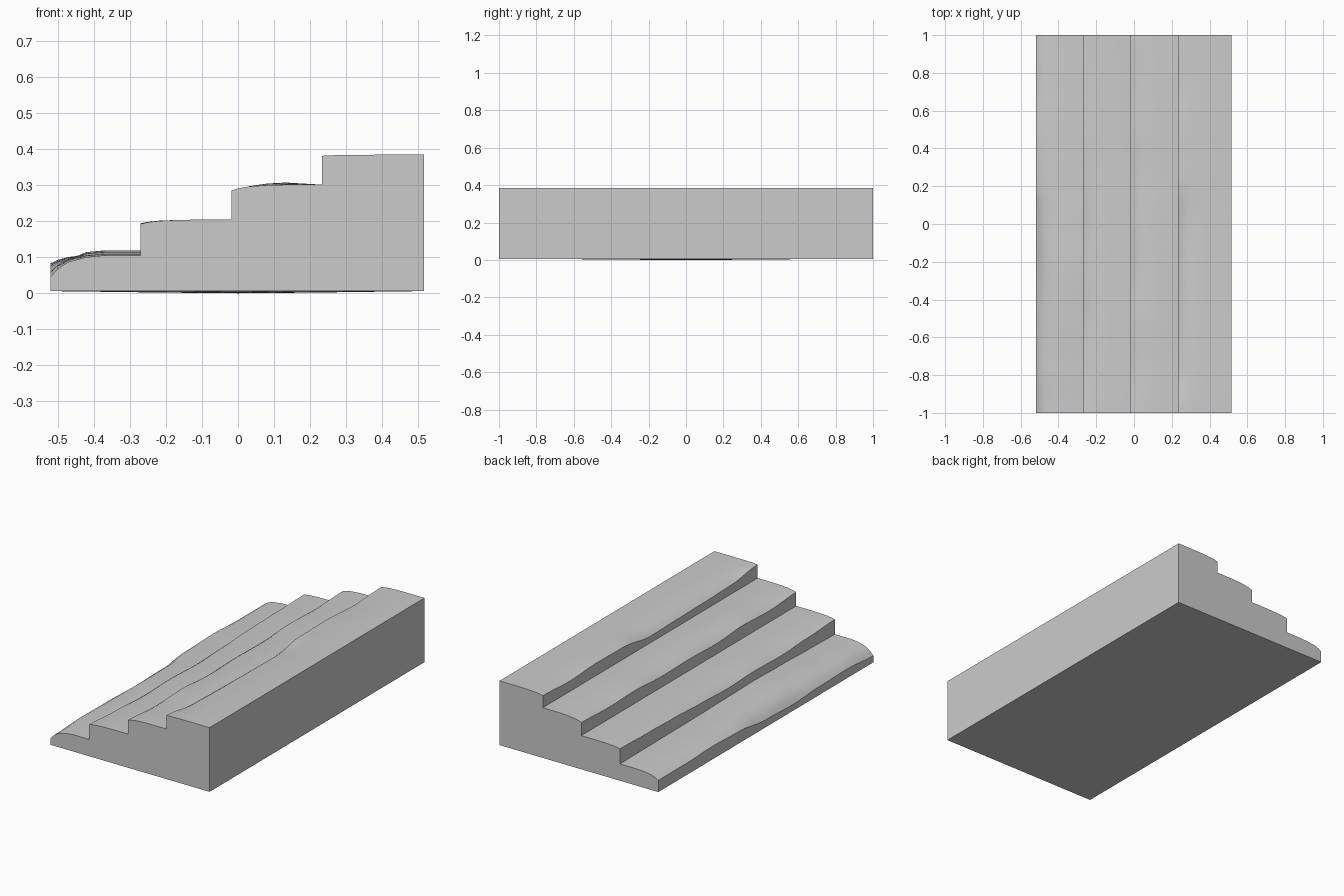
import bpy, bmesh, math

if "Cube" in bpy.data.objects:
    bpy.data.objects.remove(bpy.data.objects["Cube"])

L, R, BASE = -0.52, 0.515, 0.006
N = 48  # stations along the length

# Each step: nose x, tread height, rear lift along y, nose wear along y (-1 to 1)
STEPS = [
    (-0.52, 0.105, [0, .004, .010, .014, .010, .006, .004, .002, 0],
     [.06, .045, .05, .062, .055, .028, .022, .03, .03]),
    (-0.27, 0.204, [0, 0, 0, 0, 0, 0, 0, 0, 0],
     [.012, .024, .035, .03, .038, .03, .02, .015, .01]),
    (-0.018, 0.301, [0, .002, .005, .006, .004, .002, .003, .002, 0],
     [.016, .03, .022, .036, .03, .034, .022, .028, .02]),
    (0.233, 0.384, [0, 0, 0, 0, 0, 0, 0, 0, 0],
     [.003, .03, .036, .04, .044, .012, .01, .022, .012]),
]
# Tread cross-section: distance from the nose, share of the wear
WORN = [(0, 1), (.02, .62), (.05, .3), (.10, .08), (.15, 0)]


def sample(vals, t):
    """Smoothly interpolated value along the step."""
    f = t * (len(vals) - 1)
    i = min(int(f), len(vals) - 2)
    s = (1 - math.cos(math.pi * (f - i))) / 2
    return vals[i] * (1 - s) + vals[i + 1] * s


def section(t):
    """Stair outline at one station, from bottom left over the treads."""
    sag = .006 * math.sin(math.pi * t) ** 2
    pts = [(L, BASE)]
    for i, (x, z, lift, wear) in enumerate(STEPS):
        end = STEPS[i + 1][0] if i < 3 else R
        d, up = sample(wear, t), sample(lift, t)
        for dx, k in WORN:
            pts.append((x + dx, z - d * k + up * min(1, dx / .10)))
        pts.append((end, z + (up if i == 0 else 0)))
    pts += [(R, BASE), (.2, BASE - sag * .7), (0, BASE - sag), (-.2, BASE - sag * .7)]
    return pts


# Loft the worn outline along the length and cap the ends
bm = bmesh.new()
rings = [[bm.verts.new((x, -1 + 2 * j / N, z)) for x, z in section(j / N)]
         for j in range(N + 1)]
count = len(rings[0])
for a, b in zip(rings, rings[1:]):
    for i in range(count):
        k = (i + 1) % count
        bm.faces.new((a[i], a[k], b[k], b[i]))
bm.faces.new(rings[0])
bm.faces.new(rings[-1])
bmesh.ops.recalc_face_normals(bm, faces=bm.faces)

mesh = bpy.data.meshes.new("worn_stone_steps")
bm.to_mesh(mesh)
bm.free()
steps = bpy.data.objects.new("worn_stone_steps", mesh)
bpy.context.collection.objects.link(steps)
bpy.context.view_layer.objects.active = steps
steps.select_set(True)
bpy.ops.object.shade_smooth_by_angle(angle=math.radians(30))
